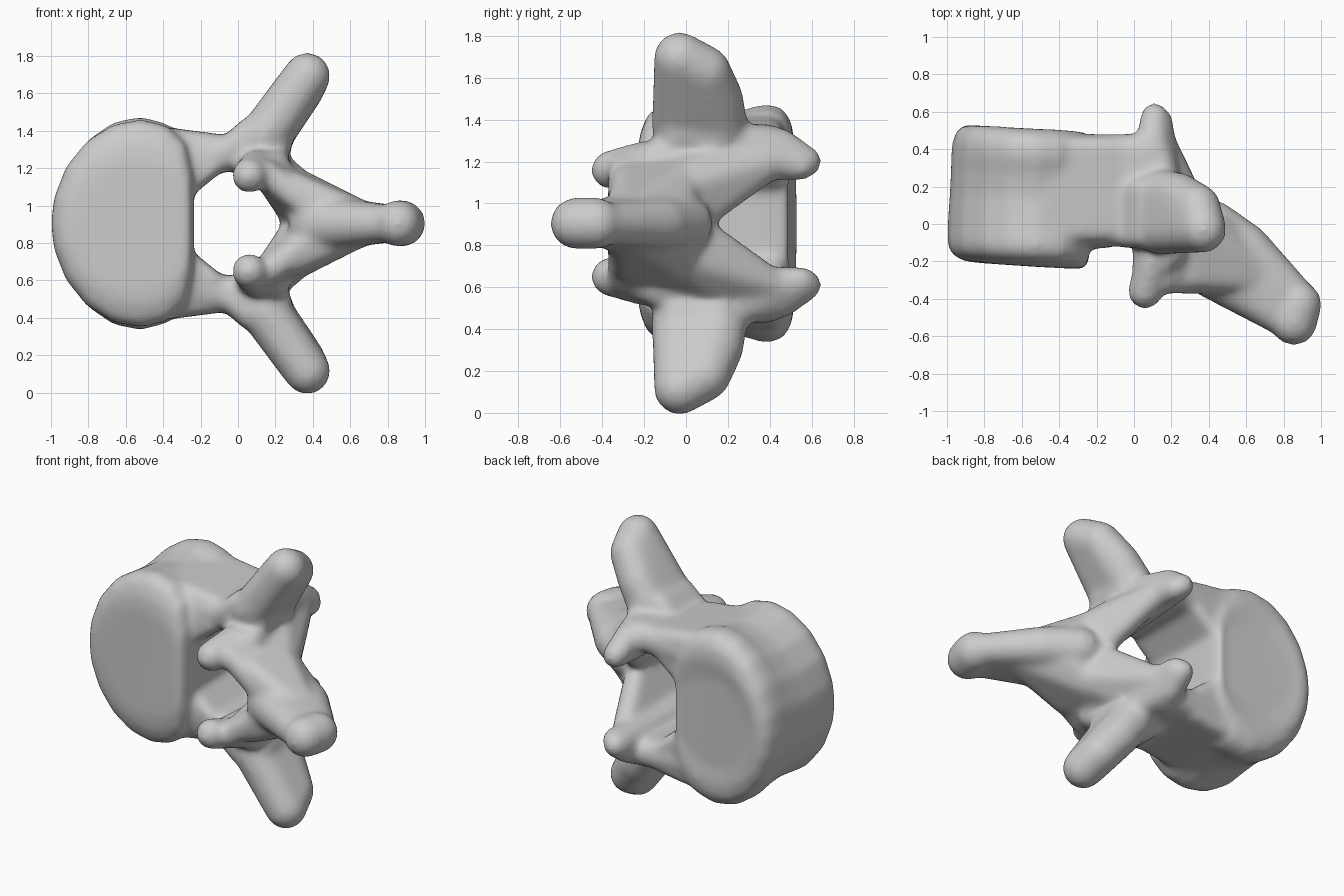
import bpy, bmesh
from mathutils import Matrix

cube = bpy.data.objects.get("Cube")
if cube:
    bpy.data.objects.remove(cube, do_unlink=True)

MID = 0.905   # height of the mirror plane
parts = []


def finish(name, bm):
    bmesh.ops.recalc_face_normals(bm, faces=bm.faces)
    me = bpy.data.meshes.new(name)
    bm.to_mesh(me)
    bm.free()
    ob = bpy.data.objects.new(name, me)
    bpy.context.collection.objects.link(ob)
    parts.append(ob)


def hull(name, balls, mirror=True):
    """Rounded solid stretched over balls (x, y, z, radius)."""
    for flip in ((False, True) if mirror else (False,)):
        bm = bmesh.new()
        for x, y, z, r in balls:
            z = 2 * MID - z if flip else z
            bmesh.ops.create_icosphere(bm, subdivisions=3, radius=r,
                                       matrix=Matrix.Translation((x, y, z)))
        res = bmesh.ops.convex_hull(bm, input=bm.verts)
        junk = {v for v in res["geom_interior"] if isinstance(v, bmesh.types.BMVert)}
        bmesh.ops.delete(bm, geom=list(junk), context='VERTS')
        finish(name + ("_lower" if flip else ""), bm)


def slab(name, points, y0, y1):
    """Hull of rounded bars running from y0 to y1 through (x, z, radius)."""
    hull(name, [(x, y, z, r) for x, z, r in points for y in (y0 + r, y1 - r)])


# Drum-shaped body: half outline lofted along y, domed ends and a pinched waist
half = [(-1, 0), (-.985, .14), (-.92, .31), (-.81, .45), (-.67, .54), (-.52, .57),
        (-.38, .535), (-.28, .44), (-.24, .28), (-.235, .12)]
outline = half + [(x, -h) for x, h in reversed(half[1:])]
rings = [(-.225, .6, .6), (-.215, .78, .76), (-.185, .92, .9), (-.15, .98, .965),
         (-.1, 1, .98), (0, .99, .95), (.15, .965, .92), (.27, .95, .95), (.36, .945, 1),
         (.42, .93, 1), (.47, .89, .96), (.505, .8, .86), (.515, .7, .72), (.5, .5, .5)]
bm = bmesh.new()
loops = []
for y, sx, sz in rings:
    loops.append([bm.verts.new((-.6 + (x + .6) * (sx if x < -.6 else 1 - (1 - sx) * .3),
                                y - .045 * (x + .6), MID + h * sz)) for x, h in outline])
n = len(outline)
for a, b in zip(loops, loops[1:]):
    for i in range(n):
        j = (i + 1) % n
        bm.faces.new((a[i], a[j], b[j], b[i]))
bm.faces.new(loops[0])
bm.faces.new(loops[-1])
finish("body", bm)

# Bridges from the body to the arch, with webs rounding the canal and the flank
slab("pedicle", [(-.4, 1.26, .1), (.08, 1.285, .095)], -.125, .485)
slab("canal_web", [(-.29, 1.08, .05), (-.23, 1.16, .05), (-.13, 1.21, .05), (-.3, 1.27, .05)],
     -.13, .47)
slab("flank_web", [(-.47, 1.37, .06), (-.34, 1.35, .06), (-.12, 1.315, .07)], -.1, .47)
slab("wing_web", [(-.04, 1.31, .07), (.06, 1.4, .07), (.2, 1.33, .09)], -.13, .25)

# Facet columns with the front knob and the rear tip
hull("articular_column", [(.06, -.3, 1.18, .075), (.11, .575, 1.2, .075), (.14, .55, 1.18, .07),
                          (.1, .45, 1.27, .09), (.1, 0, 1.25, .08), (.15, .25, 1.3, .09),
                          (.2, -.15, 1.22, .08)])
hull("articular_knob", [(.06, -.36, 1.16, .095), (.1, -.2, 1.21, .09)])

# Sloping plates of the arch
hull("lamina", [(.15, -.3, 1.17, .075), (.16, .42, 1.2, .075), (.25, .1, 1.18, .08),
                (.23, .26, 1.12, .07), (.29, .1, 1.0, .07), (.32, .02, MID, .07),
                (.46, -.3, .94, .08), (.4, -.1, 1.05, .085)])
hull("lamina_ridge", [(.3, -.28, 1.1, .08), (.3, .0, 1.13, .08), (.45, -.3, .99, .08),
                      (.46, -.04, .99, .09), (.72, -.3, .92, .08)])

# Side wings
hull("transverse_process", [(.37, -.03, 1.695, .125), (.34, .09, 1.63, .125),
                            (.14, -.03, 1.37, .135), (.16, .16, 1.38, .135),
                            (.24, .15, 1.5, .125)])
# Long rear spine
hull("spinous_process", [(.42, .0, MID, .13), (.42, -.25, MID, .15), (.6, -.12, MID, .125),
                         (.6, -.33, MID, .13), (.86, -.37, MID, .095), (.8, -.51, MID, .095)],
     False)
hull("spine_tip", [(.88, -.43, MID, .125), (.855, -.525, MID, .125)], False)

# Fuse the parts into one smooth bone
bpy.ops.object.select_all(action='DESELECT')
for ob in parts:
    ob.select_set(True)
bone = parts[0]
bpy.context.view_layer.objects.active = bone
bpy.ops.object.join()
bone.name = "vertebra"
remesh = bone.modifiers.new("fuse", 'REMESH')
remesh.mode = 'VOXEL'
remesh.voxel_size = .018
soft = bone.modifiers.new("soften", 'SMOOTH')
soft.factor = .5
soft.iterations = 20
for name in ("fuse", "soften"):
    bpy.ops.object.modifier_apply(modifier=name)
bpy.ops.object.shade_smooth()

# Single bone colour
mat = bpy.data.materials.new("bone_grey")
mat.use_nodes = True
colour = (.6, .6, .6, 1)
mat.diffuse_color = colour
mat.node_tree.nodes["Principled BSDF"].inputs["Base Color"].default_value = colour
bone.data.materials.clear()
bone.data.materials.append(mat)
